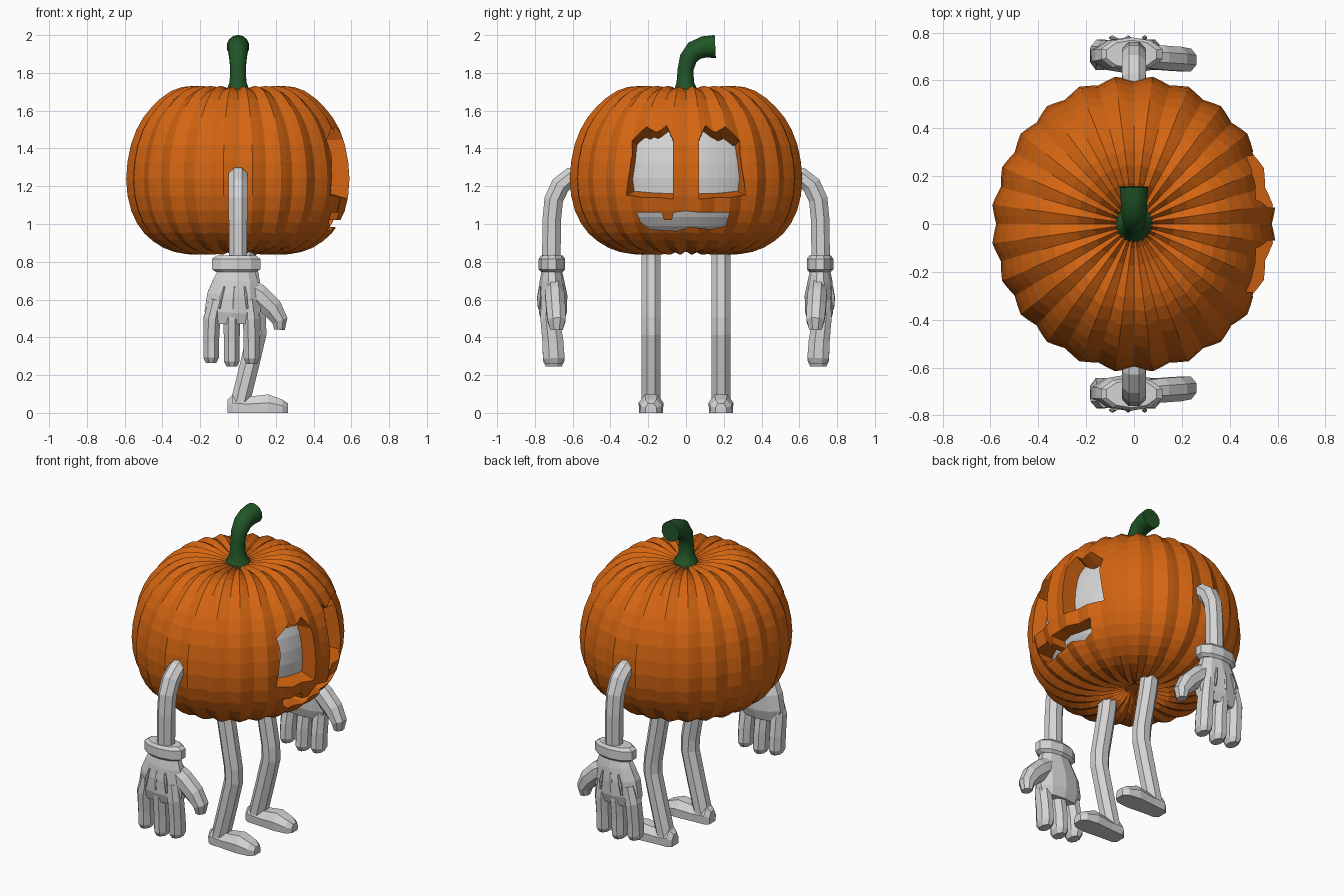
import bpy, bmesh, math
from mathutils import Vector

if "Cube" in bpy.data.objects:
    bpy.data.objects.remove(bpy.data.objects["Cube"])


def material(name, rgb):
    m = bpy.data.materials.new(name)
    m.diffuse_color = (*rgb, 1)
    m.use_nodes = True
    m.node_tree.nodes["Principled BSDF"].inputs["Base Color"].default_value = m.diffuse_color
    return m


ORANGE = material("pumpkin_orange", (0.66, 0.13, 0.006))
GREEN = material("stem_green", (0.015, 0.09, 0.02))
WHITE = material("glove_white", (0.66, 0.66, 0.66))


def make(name, bm, mat):
    bmesh.ops.recalc_face_normals(bm, faces=bm.faces[:])
    me = bpy.data.meshes.new(name)
    bm.to_mesh(me)
    bm.free()
    me.materials.append(mat)
    ob = bpy.data.objects.new(name, me)
    bpy.context.collection.objects.link(ob)
    return ob


def skin(bm, rings):
    """Join rings of vertices with quads and cap both ends."""
    n = len(rings[0])
    for a, b in zip(rings, rings[1:]):
        for i in range(n):
            j = (i + 1) % n
            bm.faces.new((a[i], a[j], b[j], b[i]))
    bm.faces.new(rings[0][::-1])
    bm.faces.new(rings[-1])


def tube(name, pts, radii, mat, normal=(1, 0, 0), sides=8):
    """Sweep an ellipse along pts; radii are (along normal, across) or one number."""
    bm = bmesh.new()
    pts = [Vector(p) for p in pts]
    rings = []
    for k, p in enumerate(pts):
        t = (pts[min(k + 1, len(pts) - 1)] - pts[max(k - 1, 0)]).normalized()
        n = Vector(normal)
        n = (n - t * n.dot(t)).normalized()
        b = t.cross(n)
        r = radii[k] if isinstance(radii[k], tuple) else (radii[k], radii[k])
        ring = []
        for i in range(sides):
            a = 2 * math.pi * (i + 0.5) / sides
            ring.append(bm.verts.new(p + n * r[0] * math.cos(a) + b * r[1] * math.sin(a)))
        rings.append(ring)
    skin(bm, rings)
    return make(name, bm, mat)


# Half profile of the pumpkin as (radius, height)
PROFILE = [(0.05, 0.885), (0.12, 0.855), (0.2, 0.838), (0.27, 0.84), (0.34, 0.852),
           (0.40, 0.875), (0.455, 0.91), (0.50, 0.95), (0.54, 1.005), (0.57, 1.07),
           (0.59, 1.15), (0.597, 1.24), (0.59, 1.33), (0.572, 1.42), (0.542, 1.5),
           (0.505, 1.565), (0.46, 1.62), (0.41, 1.668), (0.355, 1.705), (0.30, 1.725),
           (0.24, 1.731), (0.17, 1.724), (0.10, 1.71), (0.05, 1.695)]


def gourd(name, mat, scale=1.0, zscale=1.0, ribs=24, depth=0.035):
    bm = bmesh.new()
    cols, rings = ribs * 4, []
    for r, z in PROFILE:
        ring = []
        for i in range(cols):
            a = 2 * math.pi * i / cols
            groove = depth * (0.5 + 0.5 * math.cos(ribs * a))
            pole = 1 - r / 0.6
            f = scale * (1 - groove)
            dz = (z - 1.26) * zscale * (1 - groove * (0.4 + 1.2 * pole))
            ring.append(bm.verts.new((r * f * math.cos(a), r * f * 1.04 * math.sin(a), 1.26 + dz)))
        rings.append(ring)
    skin(bm, rings)
    return make(name, bm, mat)


pumpkin = gourd("pumpkin_shell", ORANGE)
gourd("inner_wall", WHITE, 0.84, 0.87, 24, 0.0)


def face_cutter(name, outer, inner, x_out=0.51, x_in=0.43):
    """Tapered prism through the face between two (y, z) outlines."""
    bm = bmesh.new()
    rings = []
    for x in (0.30, 0.68):
        t = (x - x_in) / (x_out - x_in)
        rings.append([bm.verts.new((x, a[0] + (b[0] - a[0]) * t, a[1] + (b[1] - a[1]) * t))
                      for a, b in zip(inner, outer)])
    skin(bm, rings)
    ob = make(name, bm, ORANGE)
    ob.hide_render = True
    return ob


# Carved eyes and grin
EYE_OUT = [(0.33, 1.145), (0.30, 1.455), (0.19, 1.51), (0.13, 1.50), (0.07, 1.445), (0.07, 1.155)]
EYE_IN = [(0.28, 1.17), (0.27, 1.43), (0.19, 1.45), (0.13, 1.455), (0.07, 1.44), (0.07, 1.18)]
MOUTH = [(-0.26, 1.06), (-0.13, 1.06), (-0.115, 1.02), (-0.075, 1.02), (-0.065, 1.06),
         (0, 1.068), (0.07, 1.06), (0.23, 1.06), (0.21, 0.99), (0.13, 0.972), (0.02, 0.985),
         (-0.05, 0.963), (-0.19, 0.972), (-0.24, 1.01)]
cutters = [face_cutter("mouth_cutter", MOUTH, MOUTH)]
for s in (-1, 1):
    cutters.append(face_cutter("eye_cutter", [(s * y, z) for y, z in EYE_OUT],
                               [(s * y, z) for y, z in EYE_IN]))
for c in cutters:
    mod = pumpkin.modifiers.new("carve", 'BOOLEAN')
    mod.operation = 'DIFFERENCE'
    mod.solver = 'EXACT'
    mod.object = c
carved = bpy.data.meshes.new_from_object(
    pumpkin.evaluated_get(bpy.context.evaluated_depsgraph_get()))
pumpkin.modifiers.clear()
pumpkin.data = carved
for c in cutters:
    bpy.data.objects.remove(c)

# Curved stem with a flared base
stem = tube("stem", [(0, 0, 1.68), (0, -0.002, 1.71), (0, -0.004, 1.75), (0, -0.002, 1.82),
                     (0, 0.012, 1.875), (0, 0.045, 1.918), (0, 0.095, 1.937), (0, 0.155, 1.94)],
            [0.085, 0.062, 0.046, 0.042, 0.047, 0.053, 0.057, 0.061], GREEN, sides=14)
stem.data.shade_smooth()
stem.data.set_sharp_from_angle(angle=math.radians(40))

for s, side in ((-1, "right"), (1, "left")):
    def P(*pts):
        return [(x, s * y, z) for x, y, z in pts]

    # Arm
    tube(side + "_arm", P((0, 0.54, 1.26), (0, 0.61, 1.25), (0, 0.665, 1.205), (0, 0.70, 1.13),
                          (0, 0.711, 1.02), (0, 0.713, 0.78)),
         [0.052, 0.053, 0.055, 0.054, 0.053, 0.053], WHITE)
    # Glove cuff and palm
    tube(side + "_cuff", P((-0.01, 0.71, 0.745), (-0.01, 0.71, 0.76), (-0.01, 0.71, 0.815),
                           (-0.01, 0.71, 0.832)),
         [(0.11, 0.056), (0.135, 0.07), (0.135, 0.07), (0.11, 0.058)], WHITE, sides=10)
    tube(side + "_palm", P((-0.005, 0.71, 0.77), (-0.01, 0.71, 0.70), (-0.02, 0.705, 0.62),
                           (-0.03, 0.705, 0.53), (-0.03, 0.705, 0.47)),
         [(0.095, 0.05), (0.125, 0.065), (0.15, 0.077), (0.155, 0.074), (0.135, 0.055)],
         WHITE, sides=10)
    # Three fingers and thumb
    for top, low, tip, end in ((-0.115, -0.138, -0.142, 0.265), (-0.025, -0.033, -0.033, 0.245),
                               (0.06, 0.07, 0.072, 0.26)):
        tube(side + "_finger", P((top, 0.725, 0.60), (low, 0.72, 0.50), (tip, 0.705, 0.38),
                                 (tip, 0.70, end + 0.03), (tip, 0.70, end)),
             [(0.04, 0.045), (0.048, 0.055), (0.045, 0.06), (0.045, 0.062), (0.03, 0.045)], WHITE)
    tube(side + "_thumb", P((0.03, 0.70, 0.67), (0.11, 0.695, 0.62), (0.18, 0.69, 0.555),
                            (0.222, 0.685, 0.49), (0.22, 0.685, 0.44)),
         [(0.05, 0.065), (0.055, 0.065), (0.055, 0.06), (0.052, 0.045), (0.035, 0.03)],
         WHITE, normal=(0, 1, 0))
    # Raised seams on the back of the glove
    for x in (-0.09, -0.025, 0.045):
        tube(side + "_seam", P((x * 0.8, 0.774, 0.67), (x, 0.779, 0.61), (x * 1.1, 0.778, 0.55)),
             [0.005, 0.01, 0.006], WHITE, sides=6)

    # Leg bent at the knee
    tube(side + "_leg", P((0.03, 0.185, 0.95), (0.05, 0.185, 0.78), (0.098, 0.185, 0.50),
                          (0.10, 0.185, 0.42), (0.06, 0.185, 0.25), (0.01, 0.185, 0.05)),
         [(0.055, 0.055)] * 6, WHITE, normal=(0, 1, 0))

    # Flat-soled shoe, lofted from heel to toe
    bm = bmesh.new()
    rings = []
    for x, w, h in ((-0.055, 0.032, 0.07), (-0.03, 0.052, 0.095), (0.05, 0.056, 0.085),
                    (0.16, 0.066, 0.098), (0.235, 0.056, 0.07), (0.265, 0.03, 0.05)):
        rings.append([bm.verts.new((x, s * 0.185 + w * a, h * b)) for a, b in
                      ((-0.95, 0), (0.95, 0), (1, 0.55), (0.5, 1), (-0.5, 1), (-1, 0.55))])
    skin(bm, rings)
    make(side + "_shoe", bm, WHITE)
